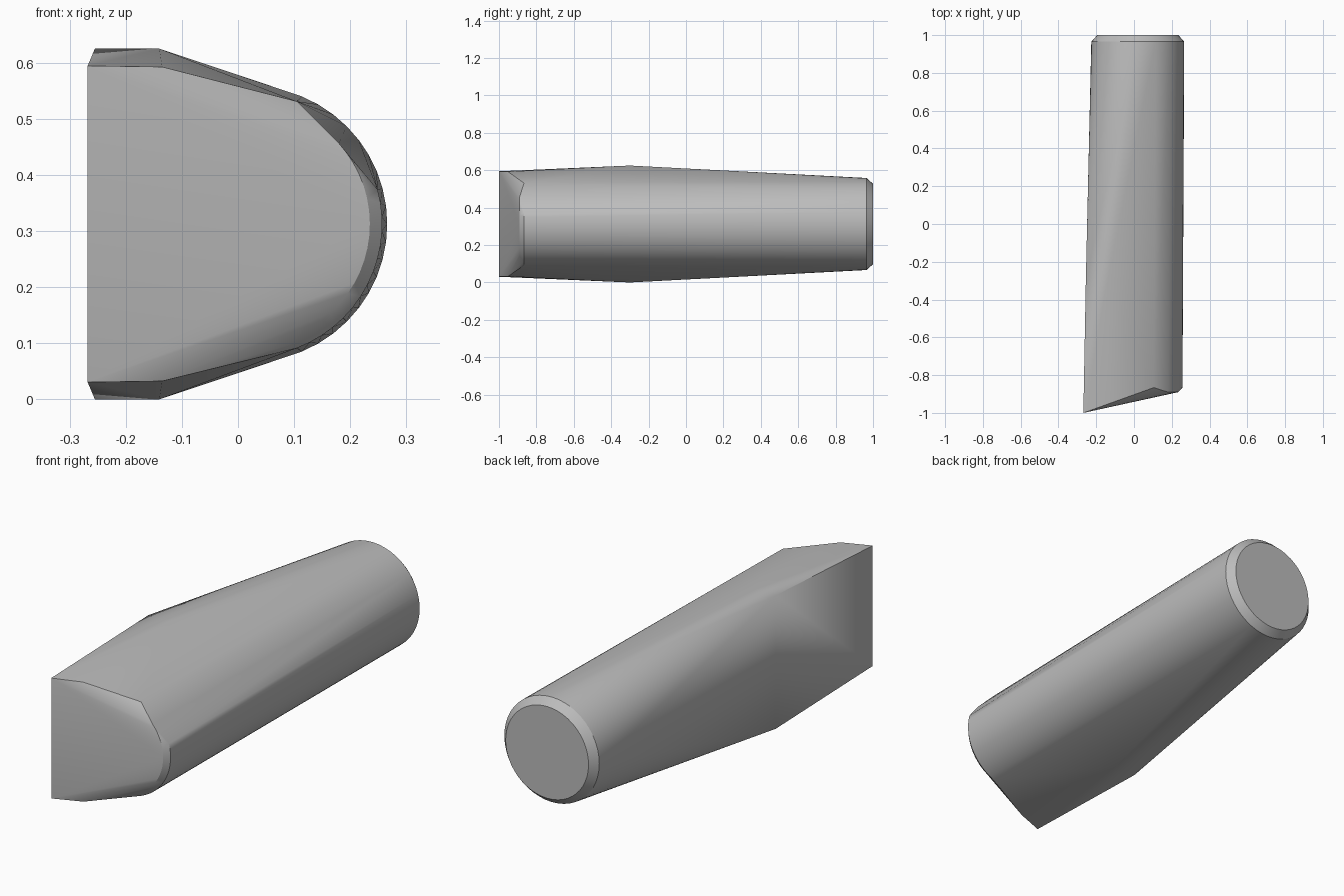
import bpy, bmesh, math

cube = bpy.data.objects.get("Cube")
if cube:
    bpy.data.objects.remove(cube, do_unlink=True)

CX, CZ = 0.02, 0.3125          # axis of the round shaft


def arc(radius, y, start, end, count):
    """Points on a circle around the shaft axis, angles in degrees from +x."""
    angles = [math.radians(start + (end - start) * i / count) for i in range(count + 1)]
    return [(CX + radius * math.cos(a), y, CZ + radius * math.sin(a)) for a in angles]


def mirrored(x, y, half_height):
    """A point above the axis and its twin below."""
    return [(x, y, CZ + half_height), (x, y, CZ - half_height)]


points = []
# round butt with a chamfered rim
points += arc(0.246, 0.965, 0, 352.5, 47)
points += arc(0.215, 1.0, 0, 352.5, 47)
# wide shoulder and straight wedge edge
points += mirrored(-0.255, -0.3, 0.3125)
points += mirrored(-0.14, -0.3, 0.3125)
points += mirrored(-0.268, -1.0, 0.282)
points += mirrored(-0.135, -0.952, 0.28)
# slanted nose: chamfered arc with a trimmed upper corner
points += arc(0.215, -0.89, -53, 42, 16)
points += arc(0.237, -0.866, -69, 15, 14)
points += [(0.105, -0.866, 0.531)]

# skin the sections
bm = bmesh.new()
for p in points:
    bm.verts.new(p)
hull = bmesh.ops.convex_hull(bm, input=bm.verts[:])
loose = {g for g in hull["geom_interior"] + hull["geom_unused"]
         if isinstance(g, bmesh.types.BMVert)}
bmesh.ops.delete(bm, geom=list(loose), context='VERTS')
bmesh.ops.dissolve_limit(bm, angle_limit=math.radians(0.4),
                         verts=bm.verts[:], edges=bm.edges[:])
bmesh.ops.recalc_face_normals(bm, faces=bm.faces[:])

mesh = bpy.data.meshes.new("tapered_wedge_body")
bm.to_mesh(mesh)
bm.free()
body = bpy.data.objects.new("tapered_wedge_body", mesh)
bpy.context.collection.objects.link(body)

# plain grey
grey = bpy.data.materials.new("plain_grey")
grey.use_nodes = True
colour = (0.5, 0.5, 0.5, 1.0)
grey.diffuse_color = colour
grey.node_tree.nodes["Principled BSDF"].inputs["Base Color"].default_value = colour
mesh.materials.append(grey)

bpy.ops.object.select_all(action='DESELECT')
body.select_set(True)
bpy.context.view_layer.objects.active = body
bpy.ops.object.shade_smooth_by_angle(angle=math.radians(25))
